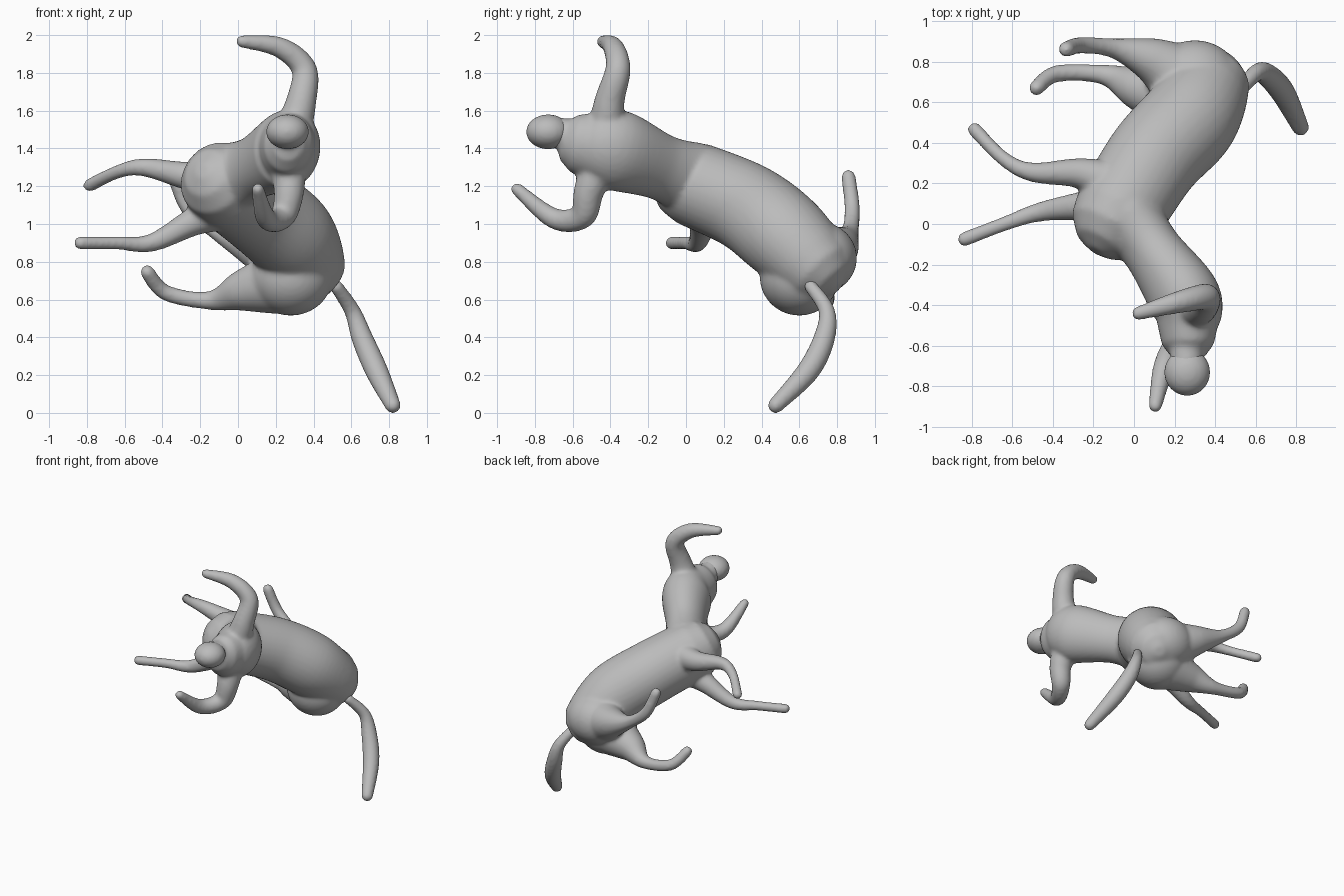
import bpy, bmesh, math
from mathutils import Vector

if "Cube" in bpy.data.objects:
    bpy.data.objects.remove(bpy.data.objects["Cube"])

clay = bpy.data.materials.new("clay_grey")
clay.use_nodes = True
clay.diffuse_color = (0.5, 0.5, 0.5, 1)
clay.node_tree.nodes["Principled BSDF"].inputs["Base Color"].default_value = (0.5, 0.5, 0.5, 1)

SIDES = 32
STEPS = 8


def spline(p0, p1, p2, p3, t):
    """Smooth curve between p1 and p2, for positions and radii alike."""
    return [0.5 * (2 * b + (c - a) * t + (2 * a - 5 * b + 4 * c - d) * t * t
                   + (3 * b - a - 3 * c + d) * t ** 3)
            for a, b, c, d in zip(p0, p1, p2, p3)]


def tube(bm, points, radii, side=(0.3, 0.84, 0.4), flat=1.0):
    """Round-ended tube; flat scales the radius across the side direction."""
    pts = [(*p, r) for p, r in zip(points, radii)]
    pad = [pts[0]] + pts + [pts[-1]]
    path = [spline(*pad[i:i + 4], k / STEPS)
            for i in range(len(pts) - 1) for k in range(STEPS)] + [pts[-1]]
    centres = [Vector(p[:3]) for p in path]
    last = len(path) - 1
    rings = []
    for i, p in enumerate(path):
        d = (centres[min(i + 1, last)] - centres[max(i - 1, 0)]).normalized()
        u = Vector(side)
        u = (u - d * u.dot(d)).normalized()
        v = d.cross(u) * flat
        # shrinking rings dome the two ends
        tilts = {0: (-80, -55, -28, 0), last: (0, 28, 55, 80)}.get(i, (0,))
        for tilt in map(math.radians, tilts):
            c = centres[i] + d * p[3] * math.sin(tilt)
            turns = [2 * math.pi * k / SIDES for k in range(SIDES)]
            rings.append([bm.verts.new(c + p[3] * math.cos(tilt) * (
                u * math.cos(w) + v * math.sin(w))) for w in turns])
    for r, s in zip(rings, rings[1:]):
        for k in range(SIDES):
            j = (k + 1) % SIDES
            bm.faces.new((r[k], r[j], s[j], s[k]))
    bm.faces.new(rings[0][::-1])
    bm.faces.new(rings[-1])


def ball(bm, centre, radius):
    made = bmesh.ops.create_icosphere(bm, subdivisions=4, radius=1)
    for v in made["verts"]:
        v.co = Vector(centre) + Vector(a * b for a, b in zip(v.co, radius))


def finish(bm, name, smooth):
    """Fuse the overlapping volumes into one soft skin."""
    bmesh.ops.recalc_face_normals(bm, faces=bm.faces)
    mesh = bpy.data.meshes.new(name)
    bm.to_mesh(mesh)
    bm.free()
    mesh.materials.append(clay)
    ob = bpy.data.objects.new(name, mesh)
    bpy.context.collection.objects.link(ob)
    fuse = ob.modifiers.new("fuse", "REMESH")
    fuse.mode = "VOXEL"
    fuse.voxel_size = 0.013
    fuse.use_smooth_shade = True
    soften = ob.modifiers.new("soften", "SMOOTH")
    soften.iterations = smooth


body = bmesh.new()

# horse barrel from chest to rump
tube(body, [(-0.08, 0.045, 1.21), (0.095, 0.32, 1.09), (0.27, 0.51, 0.945), (0.355, 0.66, 0.8)],
     (0.225, 0.235, 0.24, 0.215))
# haunches
ball(body, (0.28, 0.6, 0.72), (0.22, 0.21, 0.205))
ball(body, (0.3, 0.71, 0.82), (0.22, 0.195, 0.19))

# human torso, then neck
tube(body, [(-0.02, 0.02, 1.24), (0.09, -0.13, 1.3), (0.25, -0.37, 1.39), (0.265, -0.51, 1.415)],
     (0.2, 0.175, 0.215, 0.175), side=(0.15, 0.2, 0.95), flat=0.83)
tube(body, [(0.26, -0.52, 1.43), (0.26, -0.6, 1.47), (0.26, -0.7, 1.485)],
     (0.1, 0.085, 0.08))

# arms: one raised overhead, one lowered and bent forward
arm_radii = (0.1, 0.08, 0.067, 0.055, 0.034)
tube(body, [(0.29, -0.42, 1.5), (0.335, -0.405, 1.65), (0.35, -0.36, 1.82),
            (0.22, -0.385, 1.935), (0.02, -0.44, 1.967)], arm_radii)
tube(body, [(0.26, -0.46, 1.32), (0.27, -0.515, 1.17), (0.235, -0.55, 1.04),
            (0.15, -0.7, 1.03), (0.105, -0.895, 1.185)], arm_radii)

# front legs
front_radii = (0.11, 0.075, 0.048, 0.036, 0.036)
tube(body, [(-0.1, 0.2, 1.24), (-0.27, 0.25, 1.255), (-0.5, 0.255, 1.3),
            (-0.64, 0.32, 1.275), (-0.785, 0.465, 1.205)], front_radii)
tube(body, [(-0.1, 0.1, 1.07), (-0.24, 0.09, 1.01), (-0.46, 0.06, 0.9),
            (-0.64, 0.0, 0.9), (-0.835, -0.075, 0.9)], front_radii)

# hind legs
hind_radii = (0.16, 0.11, 0.05, 0.042, 0.039)
tube(body, [(0.17, 0.63, 0.68), (0.02, 0.67, 0.645), (-0.15, 0.735, 0.595),
            (-0.38, 0.74, 0.635), (-0.48, 0.67, 0.745)], hind_radii)
tube(body, [(0.2, 0.74, 0.84), (0.08, 0.81, 0.88), (-0.1, 0.865, 0.955),
            (-0.26, 0.88, 1.08), (-0.335, 0.86, 1.25)], hind_radii)
finish(body, "centaur_body", 9)

# head
head = bmesh.new()
ball(head, (0.262, -0.73, 1.488), (0.113, 0.116, 0.092))
finish(head, "head", 3)

# tail
tail = bmesh.new()
tube(tail, [(0.52, 0.66, 0.67), (0.605, 0.745, 0.54), (0.66, 0.73, 0.39),
            (0.735, 0.645, 0.22), (0.82, 0.475, 0.04)],
     (0.035, 0.043, 0.057, 0.06, 0.042))
finish(tail, "tail", 4)
